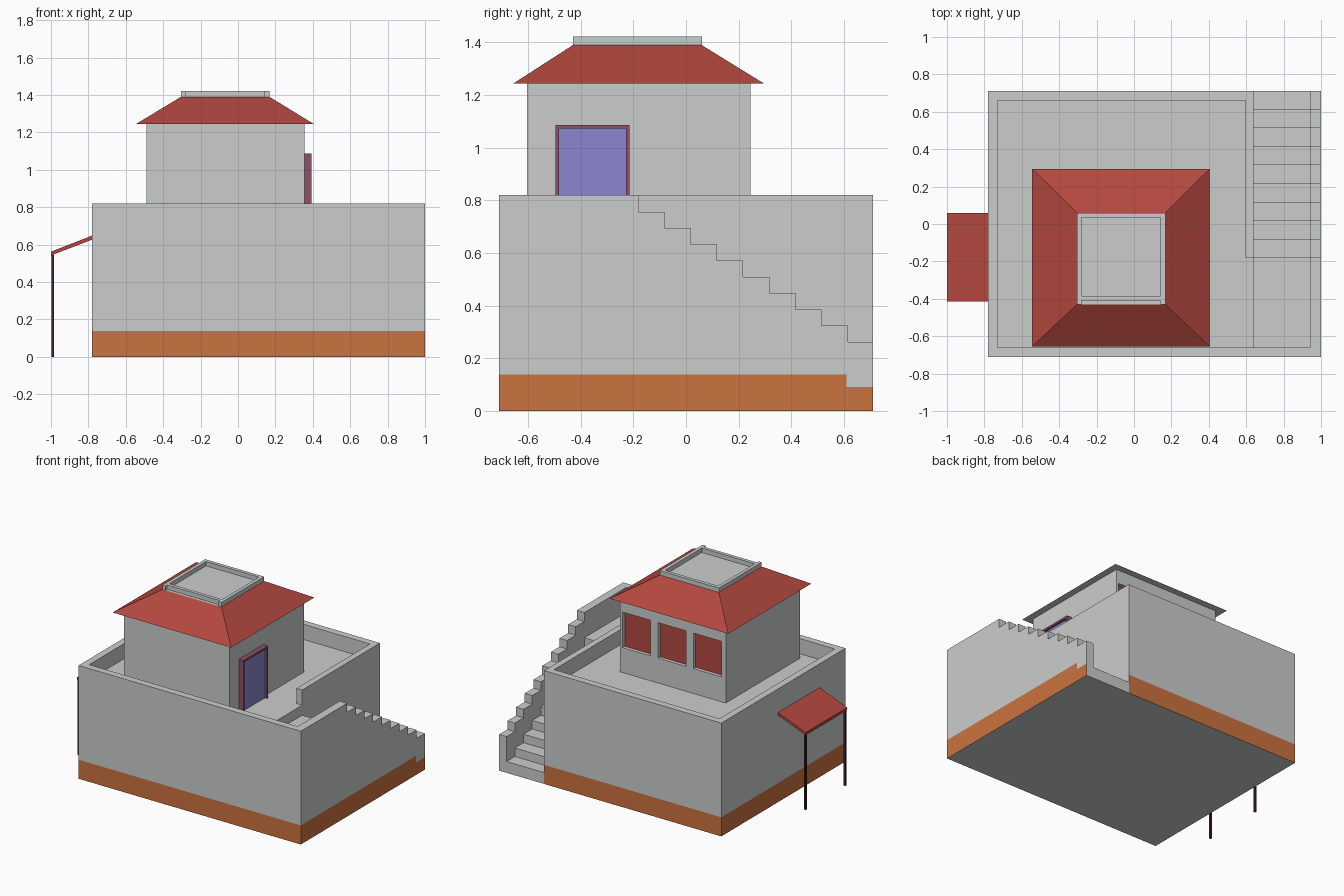
import bpy, bmesh
from mathutils import Vector

if "Cube" in bpy.data.objects:
    bpy.data.objects.remove(bpy.data.objects["Cube"])


def mat(name, rgb):
    m = bpy.data.materials.new(name)
    m.diffuse_color = (*rgb, 1)
    m.use_nodes = True
    m.node_tree.nodes["Principled BSDF"].inputs["Base Color"].default_value = m.diffuse_color
    return m


GREY = mat("grey plaster", (0.60, 0.61, 0.61))
ORANGE = mat("orange plinth", (0.60, 0.17, 0.05))
RED = mat("red tile", (0.45, 0.065, 0.05))
PLUM = mat("plum frame", (0.28, 0.08, 0.14))
BLUE = mat("blue door", (0.26, 0.24, 0.62))
DARK = mat("dark post", (0.05, 0.015, 0.025))


def prism(name, pts, offset, *mats):
    """Extrude a flat polygon of 3D points along an offset."""
    bm = bmesh.new()
    face = bm.faces.new([bm.verts.new(p) for p in pts])
    ext = bmesh.ops.extrude_face_region(bm, geom=[face])["geom"]
    bmesh.ops.translate(bm, vec=offset, verts=[v for v in ext if isinstance(v, bmesh.types.BMVert)])
    return finish(name, bm, *mats)


def finish(name, bm, *mats):
    bmesh.ops.recalc_face_normals(bm, faces=bm.faces)
    me = bpy.data.meshes.new(name)
    bm.to_mesh(me)
    bm.free()
    for m in mats:
        me.materials.append(m)
    ob = bpy.data.objects.new(name, me)
    bpy.context.collection.objects.link(ob)
    return ob


def box(name, x, y, z, *mats):
    return prism(name, [(x[0], y[0], z[0]), (x[1], y[0], z[0]), (x[1], y[1], z[0]), (x[0], y[1], z[0])],
                 (0, 0, z[1] - z[0]), *mats)


def cut(ob, cutter):
    mod = ob.modifiers.new("cut", 'BOOLEAN')
    mod.operation, mod.solver, mod.object = 'DIFFERENCE', 'EXACT', cutter
    bpy.context.view_layer.objects.active = ob
    bpy.ops.object.modifier_apply(modifier=mod.name)
    bpy.data.objects.remove(cutter)


def stair_profile(x, first, end_y, start_y):
    """Region above nine rising steps and their landing, in the y-z plane."""
    pts = [(x, 0.80, 1.0), (x, 0.80, first)]
    for i in range(9):
        y = 0.615 - 0.0994 * i
        z = first + 0.0617 * i
        pts += [(x, y, z), (x, y, z + 0.0617)]
    if end_y is None:
        pts = pts[:-1]
        pts.append((x, start_y, 1.0))
    else:
        pts += [(x, end_y, pts[-1][2]), (x, end_y, 1.0)]
    return pts


# Lower storey: block with sunken terrace, stair well and stepped outer wall
body = box("lower_storey", (-0.78, 1.0), (-0.71, 0.71), (0, 0.82), GREY, ORANGE)
cut(body, prism("terrace_cutter", [(-0.73, -0.66, 0.71), (0.80, -0.66, 0.71), (0.80, -0.18, 0.71),
                                   (0.595, -0.18, 0.71), (0.595, 0.66, 0.71), (-0.73, 0.66, 0.71)],
                (0, 0, 0.3), GREY))
cut(body, prism("stair_cutter", stair_profile(0.64, 0.082, -0.66, 0), (0.30, 0, 0), GREY))
cut(body, prism("wall_cutter", stair_profile(0.80, 0.262, None, -0.18), (0.30, 0, 0), GREY))

# Orange plinth band painted on the outer faces
bm = bmesh.new()
bm.from_mesh(body.data)
for co, no in [((0, 0, 0.138), (0, 0, 1)), ((0, 0, 0.09), (0, 0, 1)),
               ((0, 0.61, 0), (0, 1, 0)), ((0.64, 0, 0), (1, 0, 0))]:
    bmesh.ops.bisect_plane(bm, geom=bm.verts[:] + bm.edges[:] + bm.faces[:],
                           plane_co=co, plane_no=no, dist=1e-5)
for f in bm.faces:
    c = f.calc_center_median()
    right = c.x > 0.999
    outer = right or c.x < -0.779 or abs(c.y) > 0.709
    stair_end = c.y > 0.709 and c.x > 0.64
    limit = 0.09 if right and c.y > 0.61 else 0.138
    f.material_index = int(outer and not stair_end and abs(f.normal.z) < 0.5 and c.z < limit)
bm.to_mesh(body.data)
bm.free()

# Upper room with three recessed red windows at the back
room = box("upper_room", (-0.49, 0.355), (-0.605, 0.245), (0.70, 1.245), GREY, RED)
for i in range(3):
    x = -0.455 + 0.284 * i
    cut(room, box("window_cutter", (x, x + 0.223), (0.22, 0.30), (0.89, 1.147), GREY))
for p in room.data.polygons:
    p.material_index = int(abs(p.center.y - 0.22) < 0.001 and abs(p.normal.y) > 0.9)

# Hipped roof, grey underneath and on top
bm = bmesh.new()
rings = []
for x0, x1, y0, y1, z in [(-0.545, 0.405, -0.655, 0.295, 1.245), (-0.305, 0.168, -0.43, 0.06, 1.39)]:
    rings.append([bm.verts.new(p) for p in [(x0, y0, z), (x1, y0, z), (x1, y1, z), (x0, y1, z)]])
for r in rings:
    bm.faces.new(r)
for i in range(4):
    j = (i + 1) % 4
    f = bm.faces.new([rings[0][i], rings[0][j], rings[1][j], rings[1][i]])
    f.material_index = 1
finish("hipped_roof", bm, GREY, RED)

# Low parapet around the roof top
for name, x, y in [("left", (-0.305, -0.28), (-0.43, 0.06)), ("right", (0.143, 0.168), (-0.43, 0.06)),
                   ("front", (-0.28, 0.143), (-0.41, -0.385)), ("back", (-0.28, 0.143), (0.035, 0.06))]:
    box("roof_parapet_" + name, x, y, (1.385, 1.422), GREY)

# Door with frame on the right side of the room
box("door_panel", (0.35, 0.375), (-0.49, -0.225), (0.71, 1.075), BLUE)
for name, y, z in [("front", (-0.497, -0.483), (0.71, 1.087)), ("back", (-0.229, -0.215), (0.71, 1.087)),
                   ("top", (-0.483, -0.229), (1.073, 1.087))]:
    box("door_frame_" + name, (0.35, 0.392), y, z, PLUM)

# Sloping canopy on two posts at the left
prism("canopy", [(-1.0, -0.415, 0.542), (-0.775, -0.415, 0.628), (-0.775, -0.415, 0.65), (-1.0, -0.415, 0.562)],
      (0, 0.475, 0), RED)
for name, y in [("front", -0.41), ("back", 0.043)]:
    box("canopy_post_" + name, (-0.998, -0.985), (y, y + 0.013), (0, 0.55), DARK)
